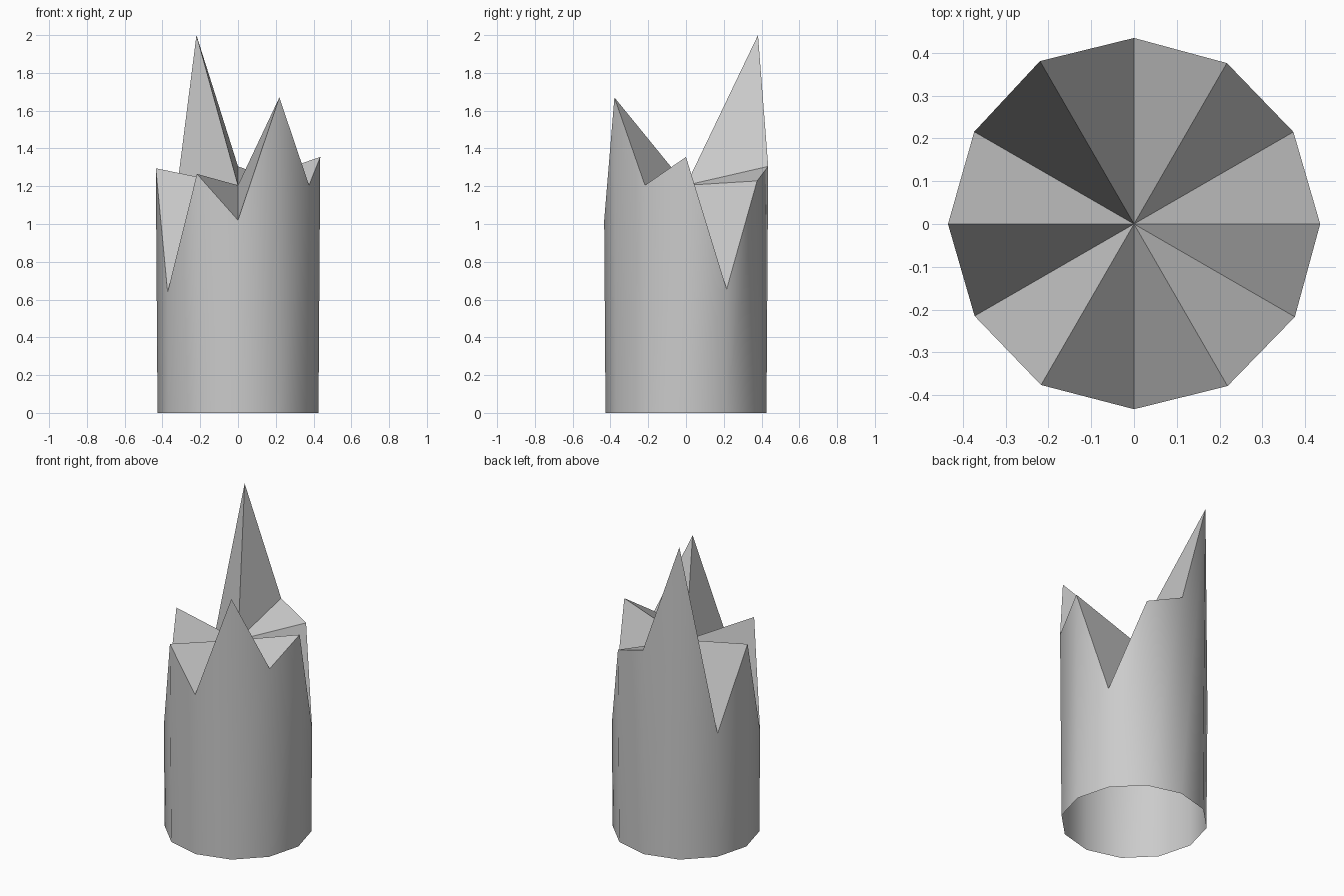
import bpy, bmesh
from math import cos, sin, radians

if "Cube" in bpy.data.objects:
    bpy.data.objects.remove(bpy.data.objects["Cube"])

# Rim heights every 30 degrees, counter-clockwise from +x
RIM = [1.355, 0.655, 1.228, 1.305, 2.0, 0.79,
       1.295, 0.64, 1.265, 1.02, 1.67, 1.205]
CENTRE = 1.205
N = len(RIM)


def ring_point(i, z):
    # The wall flares very slightly with height
    a, r = radians(360 * i / N), 0.426 + 0.007 * z
    return r * cos(a), r * sin(a), z


bm = bmesh.new()
bottom = [bm.verts.new(ring_point(i, 0)) for i in range(N)]
rim = [bm.verts.new(ring_point(i, z)) for i, z in enumerate(RIM)]
hub = bm.verts.new((0, 0, CENTRE))

for i in range(N):
    j = (i + 1) % N
    # Smooth side wall, open at the bottom
    bm.faces.new((bottom[i], bottom[j], rim[j], rim[i])).smooth = True
    # Flat facet of the broken top
    bm.faces.new((rim[i], rim[j], hub)).smooth = False

# Keep the jagged rim crisp
for e in bm.edges:
    if e.verts[0] in rim and e.verts[1] in rim:
        e.smooth = False

mesh = bpy.data.meshes.new("broken_stump")
bm.to_mesh(mesh)
bm.free()
stump = bpy.data.objects.new("broken_stump", mesh)
bpy.context.collection.objects.link(stump)
